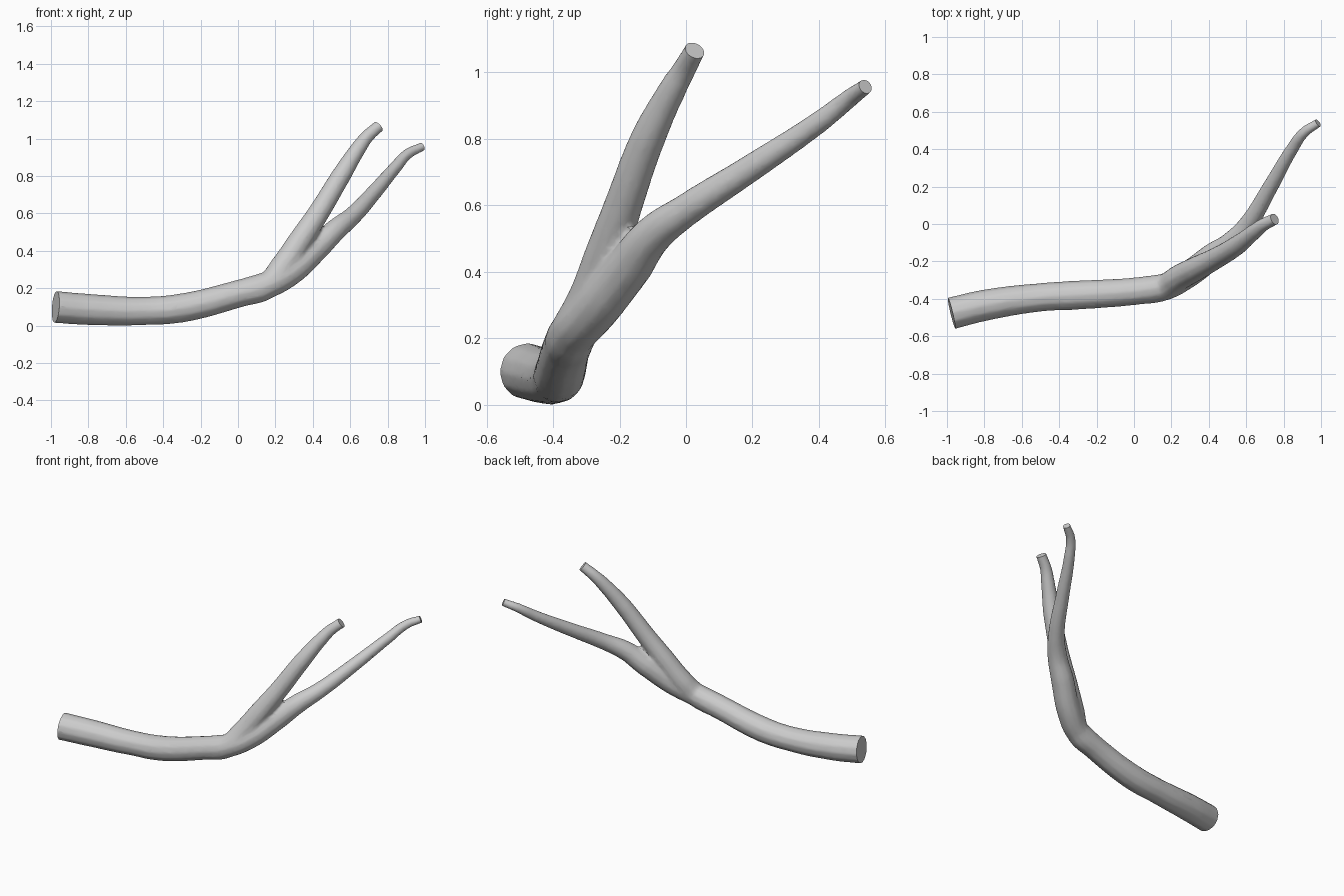
import bpy, bmesh
from mathutils import Vector

if "Cube" in bpy.data.objects:
    bpy.data.objects.remove(bpy.data.objects["Cube"])

# x, y, z, radius along each limb
trunk = [(-0.975, -0.477, 0.10, 0.086), (-0.8, -0.435, 0.087, 0.084), (-0.5, -0.392, 0.079, 0.076),
         (-0.3, -0.38, 0.095, 0.078), (0.0, -0.36, 0.17, 0.074), (0.16, -0.338, 0.218, 0.072)]
upper = trunk[-2:] + [(0.24, -0.288, 0.315, 0.07), (0.33, -0.24, 0.45, 0.066), (0.435, -0.185, 0.61, 0.058),
         (0.55, -0.115, 0.8, 0.053), (0.645, -0.04, 0.95, 0.042), (0.69, -0.005, 1.01, 0.036), (0.752, 0.026, 1.066, 0.032)]
lower = trunk[-2:] + [(0.285, -0.272, 0.29, 0.073), (0.42, -0.172, 0.415, 0.07), (0.52, -0.1, 0.51, 0.06),
         (0.61, 0.0, 0.585, 0.05), (0.73, 0.2, 0.715, 0.042), (0.845, 0.4, 0.85, 0.034),
         (0.91, 0.49, 0.92, 0.029), (0.984, 0.54, 0.957, 0.024)]


def end_plane(points, end, prev):
    p, q = Vector(points[end][:3]), Vector(points[prev][:3])
    return p, (p - q).normalized()


def tube(bm, points, extend_start, extend_end):
    """Tapered tube through the points, run past its cut ends."""
    pts = list(points)
    if extend_start:
        p, n = end_plane(points, 0, 1)
        pts.insert(0, (*(p + n * 0.06), points[0][3]))
    if extend_end:
        p, n = end_plane(points, -1, -2)
        pts.append((*(p + n * 0.05), points[-1][3]))
    cu = bpy.data.curves.new("limb_path", 'CURVE')
    cu.dimensions = '3D'
    cu.bevel_depth = 1.0
    cu.bevel_resolution = 4
    cu.use_fill_caps = True
    sp = cu.splines.new('BEZIER')
    sp.bezier_points.add(len(pts) - 1)
    for bp, (x, y, z, r) in zip(sp.bezier_points, pts):
        bp.co = (x, y, z)
        bp.radius = r
        bp.handle_left_type = bp.handle_right_type = 'AUTO'
    ob = bpy.data.objects.new("limb_path", cu)
    bpy.context.collection.objects.link(ob)
    bpy.context.view_layer.update()
    me = bpy.data.meshes.new_from_object(ob.evaluated_get(bpy.context.evaluated_depsgraph_get()))
    bm.from_mesh(me)
    bpy.data.objects.remove(ob)


# Limbs gathered into one mesh
bm = bmesh.new()
tube(bm, trunk, True, False)
tube(bm, upper, False, True)
tube(bm, lower, False, True)
bmesh.ops.remove_doubles(bm, verts=bm.verts, dist=1e-5)
me = bpy.data.meshes.new("branch")
bm.to_mesh(me)
bm.free()
branch = bpy.data.objects.new("branch", me)
bpy.context.collection.objects.link(branch)

# Fuse and soften the fork
m = branch.modifiers.new("fuse", 'REMESH')
m.mode = 'VOXEL'
m.voxel_size = 0.009
m = branch.modifiers.new("soften", 'SMOOTH')
m.factor = 0.5
m.iterations = 6
m = branch.modifiers.new("reduce", 'DECIMATE')
m.ratio = 0.2
bpy.context.view_layer.update()
done = bpy.data.meshes.new_from_object(branch.evaluated_get(bpy.context.evaluated_depsgraph_get()))
branch.modifiers.clear()
branch.data = done

# Saw the three ends flat
bm = bmesh.new()
bm.from_mesh(done)
for pts, end, prev in ((trunk, 0, 1), (upper, -1, -2), (lower, -1, -2)):
    p, n = end_plane(pts, end, prev)
    near = [f for f in bm.faces if (f.calc_center_median() - p).length < 0.2]
    geom = set(near)
    for f in near:
        geom.update(f.edges)
        geom.update(f.verts)
    bmesh.ops.bisect_plane(bm, geom=list(geom), plane_co=p, plane_no=n, clear_outer=True)
    bmesh.ops.holes_fill(bm, edges=[e for e in bm.edges if e.is_boundary], sides=0)
low = min(v.co.z for v in bm.verts)
bmesh.ops.translate(bm, verts=bm.verts, vec=(0, 0, -low))
bmesh.ops.recalc_face_normals(bm, faces=bm.faces)
bm.to_mesh(done)
bm.free()

bpy.context.view_layer.objects.active = branch
branch.select_set(True)
bpy.ops.object.shade_smooth_by_angle(angle=0.7)
